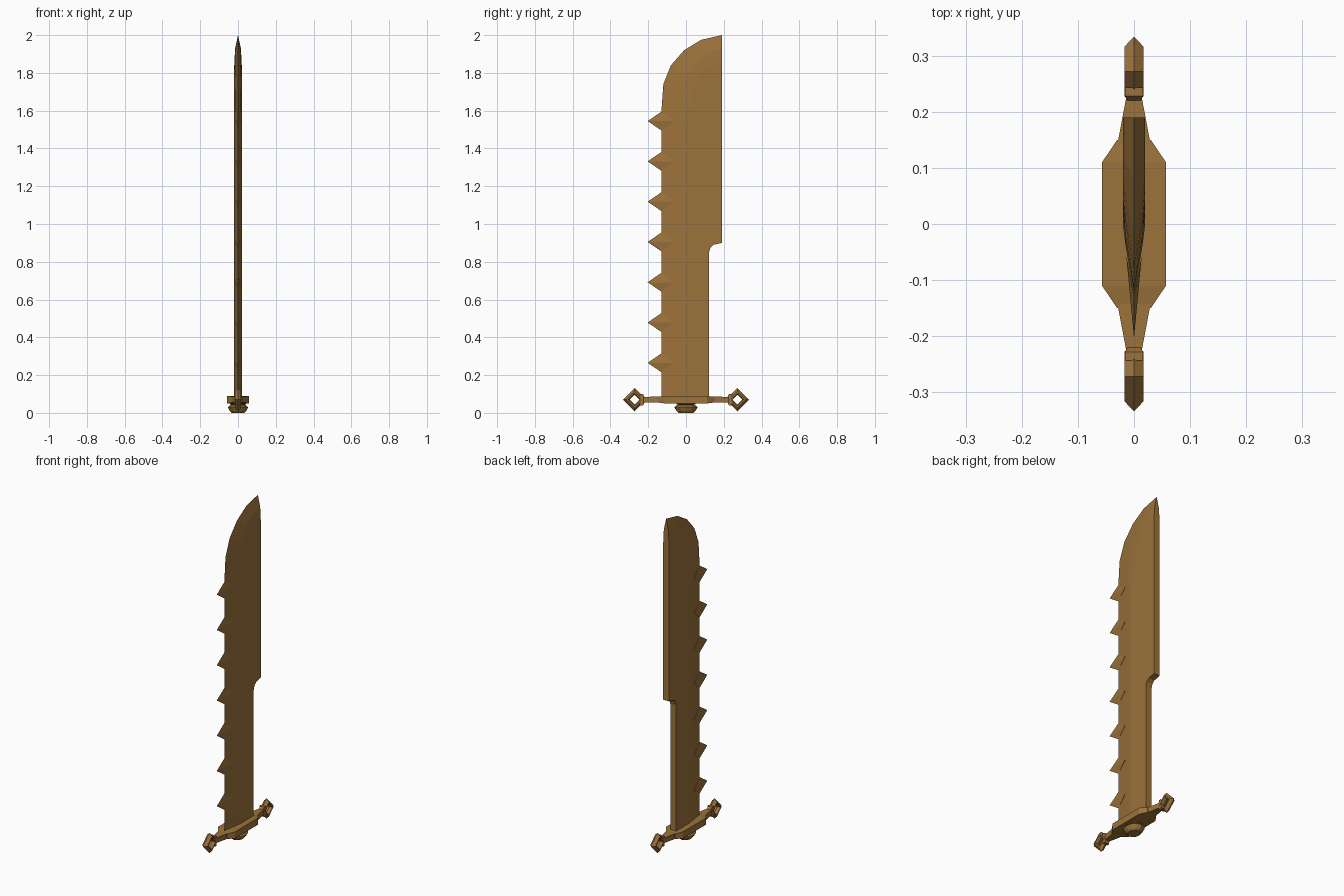
import bpy, bmesh, math

if "Cube" in bpy.data.objects:
    bpy.data.objects.remove(bpy.data.objects["Cube"])

bronze = bpy.data.materials.new("bronze")
bronze.diffuse_color = (0.33, 0.17, 0.044, 1)
bronze.use_nodes = True
bronze.node_tree.nodes["Principled BSDF"].inputs["Base Color"].default_value = bronze.diffuse_color


def finish(bm, name):
    bmesh.ops.recalc_face_normals(bm, faces=bm.faces)
    me = bpy.data.meshes.new(name)
    bm.to_mesh(me)
    bm.free()
    me.materials.append(bronze)
    ob = bpy.data.objects.new(name, me)
    bpy.context.collection.objects.link(ob)
    return ob


def hull(points, name):
    bm = bmesh.new()
    for p in points:
        bm.verts.new(p)
    bmesh.ops.convex_hull(bm, input=bm.verts)
    return finish(bm, name)


# Blade: sharp edge, bevel line and flat face, mirrored over x
edge = [(-.13, .08), (-.13, 1.60), (-.12, 1.74), (-.08, 1.84), (-.01, 1.92), (.08, 1.975), (.19, 2.0)]
mid = [(-.035, .08), (-.035, 1.57), (-.02, 1.70), (.01, 1.79), (.055, 1.86), (.11, 1.905), (.19, 1.93)]
ridge = [(0, .08), (0, 1.53), (.03, 1.67), (.05, 1.755), (.08, 1.81), (.12, 1.838), (.19, 1.84)]
spine = [(.19, .90), (.145, .89), (.13, .875), (.122, .85), (.122, .08)]
bm = bmesh.new()
E = [bm.verts.new((0, y, z)) for y, z in edge]
sides = []
for s in (1, -1):
    M = [bm.verts.new((s * .0155, y, z)) for y, z in mid]
    R = [bm.verts.new((s * .02, y, z)) for y, z in ridge]
    S = [bm.verts.new((s * .02, y, z)) for y, z in spine]
    for a, b in ((E, M), (M, R)):
        for i in range(len(edge) - 1):
            bm.faces.new((a[i], a[i + 1], b[i + 1], b[i]))
    bm.faces.new(R + S)
    sides.append((M, R, S))
(M1, R1, S1), (M2, R2, S2) = sides
bm.faces.new((E[-1], M1[-1], R1[-1], S1[0], S2[0], R2[-1], M2[-1]))
for i in range(len(spine) - 1):
    bm.faces.new((S1[i], S1[i + 1], S2[i + 1], S2[i]))
bm.faces.new((E[0], M1[0], R1[0], S1[-1], S2[-1], R2[0], M2[0]))
finish(bm, "blade")

# Row of spikes along the cutting edge
for i in range(7):
    z = .265 + i * .2133
    hull([(0, -.203, z), (0, -.13, z + .05), (0, -.13, z - .05),
          (.0135, -.06, z), (-.0135, -.06, z)], f"edge_spike_{i + 1}")

# Guard body: chamfered plate
plan = [(.057, .11), (.03, .15)]
hull([(sx * x, sy * y, z) for x, y in plan for sx in (1, -1) for sy in (1, -1)
      for z in ((.05, .09) if y < .12 else (.055, .085))], "guard_plate")

for s, side in ((1, "back"), (-1, "front")):
    # Tapering guard arm and its flared end
    hull([(x * k, s * y, .07 + h * j) for x, y, h in ((.03, .14, .016), (.013, .23, .015))
          for k in (1, -1) for j in (1, -1)], f"guard_arm_{side}")
    hull([(x * k, s * y, .07 + h * j) for x, y, h in ((.012, .22, .016), (.016, .228, .03), (.016, .243, .03))
          for k in (1, -1) for j in (1, -1)], f"arm_collar_{side}")
    # Diamond ring: ridged section swept round four corners
    bm = bmesh.new()
    section = [(.062, 0), (.044, .017), (.034, .017), (.026, 0), (.034, -.017), (.044, -.017)]
    rings = []
    for k in range(4):
        a = k * math.pi / 2
        rings.append([bm.verts.new((x, s * .272 + r * math.cos(a), .07 + r * math.sin(a)))
                      for r, x in section])
    for k in range(4):
        a, b = rings[k], rings[(k + 1) % 4]
        for j in range(6):
            n = (j + 1) % 6
            bm.faces.new((a[j], a[n], b[n], b[j]))
    finish(bm, f"guard_ring_{side}")

# Pommel: stacked octagonal rings
bm = bmesh.new()
loops = []
for r, z in ((.04, 0), (.05, .01), (.062, .03), (.05, .04), (.042, .043), (.05, .046), (.05, .055)):
    loops.append([bm.verts.new((.86 * r * math.cos(k * math.pi / 6), r * math.sin(k * math.pi / 6), z))
                  for k in range(12)])
for a, b in zip(loops, loops[1:]):
    for k in range(12):
        n = (k + 1) % 12
        bm.faces.new((a[k], a[n], b[n], b[k]))
bm.faces.new(loops[0])
bm.faces.new(loops[-1])
finish(bm, "pommel")
